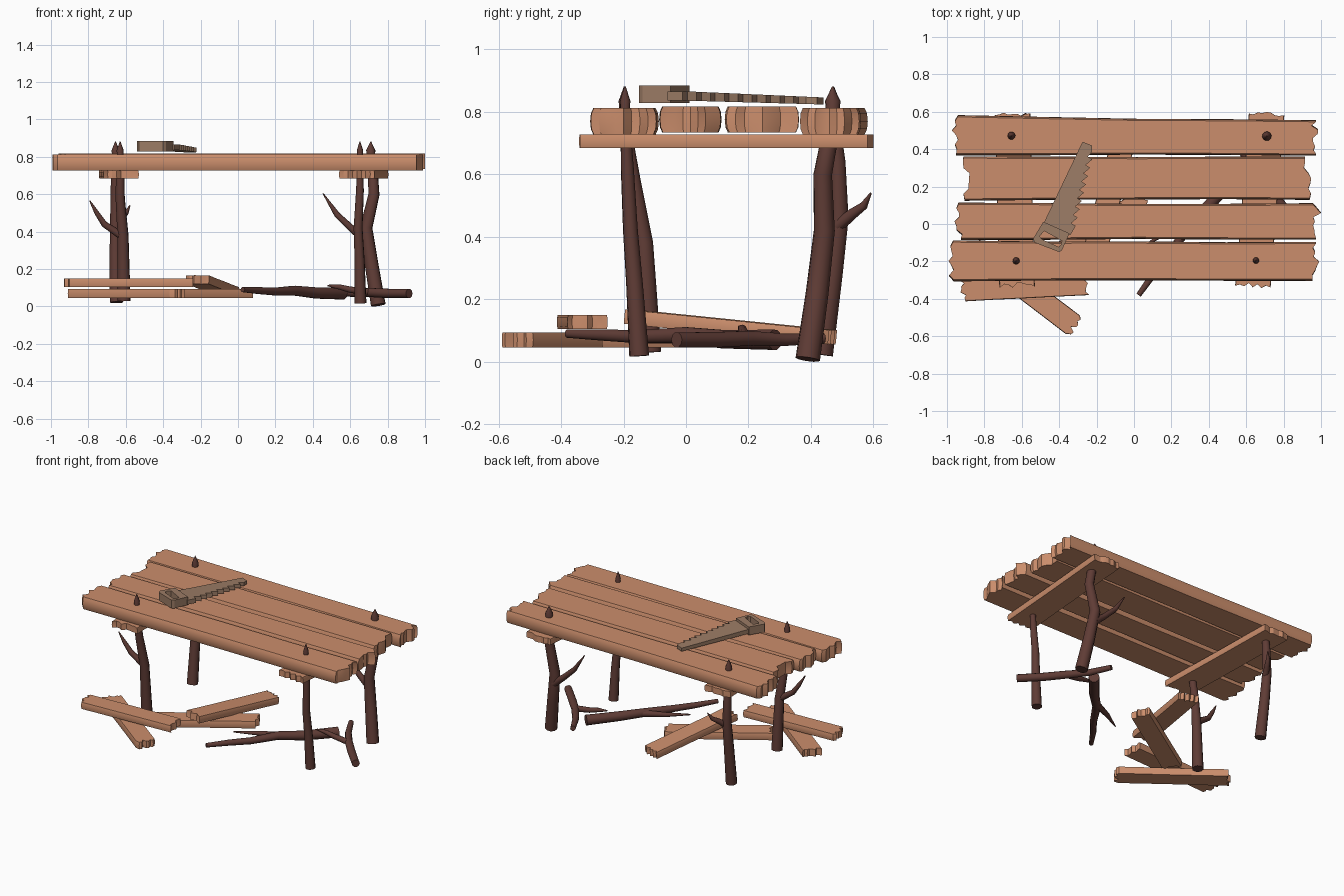
import bpy, bmesh, math, random
from mathutils import Vector

def material(name, col):
    m = bpy.data.materials.new(name)
    m.diffuse_color = (*col, 1)
    return m

WOOD = material("plank_wood", (0.60, 0.27, 0.15))
BARK = material("dark_bark", (0.115, 0.045, 0.036))
TOOL = material("worn_tool", (0.33, 0.20, 0.13))

def finish(bm, name, mat, smooth=None):
    bmesh.ops.recalc_face_normals(bm, faces=bm.faces)
    me = bpy.data.meshes.new(name)
    bm.to_mesh(me)
    bm.free()
    ob = bpy.data.objects.new(name, me)
    bpy.context.collection.objects.link(ob)
    me.materials.append(mat)
    if smooth:
        bpy.ops.object.select_all(action='DESELECT')
        bpy.context.view_layer.objects.active = ob
        ob.select_set(True)
        bpy.ops.object.shade_smooth_by_angle(angle=math.radians(smooth))
    return ob

def skin(bm, rings):
    """Bridge equal-length vertex rings and cap both ends."""
    n = len(rings[0])
    for a, b in zip(rings, rings[1:]):
        for i in range(n):
            j = (i + 1) % n
            bm.faces.new((a[i], a[j], b[j], b[i]))
    bm.faces.new(rings[0][::-1])
    bm.faces.new(rings[-1])

def plank(name, p0, p1, w0, w1, thick, jag, bulge, seed):
    """Board with ragged ends; p0 and p1 are the centres of its ends."""
    rnd = random.Random(seed)
    p0, p1 = Vector(p0), Vector(p1)
    ax = (p1 - p0).normalized()
    ay = Vector((0, 0, 1)).cross(ax).normalized()
    az = ax.cross(ay)
    length = (p1 - p0).length
    n = 8
    out = []
    for i in range(n + 1):                         # ragged far end
        t = i / n - 0.5
        out.append((length - rnd.uniform(0, jag), t * w1))
    for k in (0.75, 0.5, 0.25):                    # wavy long edge
        out.append((k * length, (w0 + (w1 - w0) * k) / 2 - rnd.uniform(0, bulge * 0.6)))
    for i in range(n + 1):                         # ragged near end
        t = 0.5 - i / n
        out.append((rnd.uniform(0, jag), t * w0))
    for k in (0.25, 0.5, 0.75):
        out.append((k * length, -(w0 + (w1 - w0) * k) / 2 + rnd.uniform(0, bulge * 0.6)))
    bm = bmesh.new()
    rings = []
    for h, inset in ((-0.5, 1), (-0.3, 0.25), (0, 0), (0.3, 0.25), (0.5, 1)):
        s = 1 - 2 * bulge * inset / w0
        rings.append([bm.verts.new(p0 + ax * x + ay * (y * s) + az * (h * thick)) for x, y in out])
    skin(bm, rings)
    finish(bm, name, WOOD, 25)

def branch(bm, pts, sides=10):
    """Tapered stick through (x, y, z, radius) points."""
    P = [Vector(p[:3]) for p in pts]
    rings = []
    ref = None
    for i, p in enumerate(P):
        d = (P[min(i + 1, len(P) - 1)] - P[max(i - 1, 0)]).normalized()
        if ref is None:
            ref = d.orthogonal()
        u = (ref - d * ref.dot(d)).normalized()
        ref = u
        v = d.cross(u)
        rings.append([bm.verts.new(p + (u * math.cos(a) + v * math.sin(a)) * pts[i][3])
                      for a in (2 * math.pi * k / sides for k in range(sides))])
    skin(bm, rings)

def stick(name, *paths):
    bm = bmesh.new()
    for p in paths:
        branch(bm, p)
    finish(bm, name, BARK, 40)

# table top boards
for i, (xa, xb, ya, yb, wa, wb, top) in enumerate((
        (-0.98, 0.985, 0.475, 0.46, 0.215, 0.19, 0.812),
        (-0.92, 0.95, 0.243, 0.245, 0.238, 0.232, 0.818),
        (-0.96, 1.0, 0.014, 0.014, 0.20, 0.195, 0.818),
        (-1.0, 0.99, -0.197, -0.20, 0.22, 0.21, 0.812))):
    plank(f"top_board_{i + 1}", (xa, ya, top - 0.042), (xb, yb, top - 0.042), wa, wb, 0.084, 0.045, 0.01, i + 3)

# cross beams under the top
plank("cross_beam_left", (-0.625, -0.34, 0.706), (-0.65, 0.6, 0.706), 0.19, 0.19, 0.042, 0.025, 0.003, 11)
plank("cross_beam_right", (0.635, -0.34, 0.706), (0.71, 0.6, 0.706), 0.19, 0.19, 0.042, 0.025, 0.003, 12)

# stick legs, their side twigs and sharpened tips
def tip(x, y, r):
    return [(x, y, 0.79, r * 0.85), (x, y, 0.835, r), (x, y, 0.882, 0.002)]

stick("front_leg_left",
      [(-0.61, -0.115, 0.03, 0.036), (-0.615, -0.135, 0.38, 0.030), (-0.63, -0.17, 0.58, 0.025),
       (-0.63, -0.19, 0.70, 0.023)] + tip(-0.63, -0.197, 0.019),
      [(-0.61, -0.135, 0.37, 0.022), (-0.715, -0.14, 0.44, 0.017), (-0.755, -0.15, 0.50, 0.013), (-0.793, -0.16, 0.566, 0.003)])
stick("front_leg_right",
      [(0.655, -0.15, 0.018, 0.032), (0.65, -0.165, 0.25, 0.027), (0.642, -0.178, 0.42, 0.024),
       (0.652, -0.188, 0.62, 0.021)] + tip(0.652, -0.195, 0.017))
stick("back_leg_left",
      [(-0.65, 0.435, 0.022, 0.036), (-0.655, 0.47, 0.28, 0.032), (-0.655, 0.492, 0.46, 0.029),
       (-0.655, 0.485, 0.64, 0.026)] + tip(-0.655, 0.472, 0.021),
      [(-0.65, 0.48, 0.43, 0.022), (-0.62, 0.535, 0.475, 0.017), (-0.598, 0.57, 0.50, 0.013), (-0.578, 0.592, 0.54, 0.003)])
stick("back_leg_right",
      [(0.75, 0.39, 0.008, 0.040), (0.715, 0.42, 0.22, 0.037), (0.685, 0.443, 0.42, 0.034),
       (0.727, 0.438, 0.60, 0.030), (0.722, 0.455, 0.69, 0.028)] + tip(0.71, 0.47, 0.025),
      [(0.69, 0.445, 0.35, 0.025), (0.615, 0.445, 0.41, 0.019), (0.53, 0.45, 0.49, 0.016), (0.455, 0.45, 0.604, 0.003)])

# loose boards on the ground
plank("loose_board_upper", (-0.93, -0.35, 0.127), (-0.24, -0.315, 0.127), 0.13, 0.13, 0.046, 0.03, 0.003, 21)
plank("loose_board_front", (-0.88, -0.12, 0.07), (-0.305, -0.555, 0.07), 0.125, 0.125, 0.048, 0.03, 0.003, 22)
plank("loose_board_middle", (-0.5, -0.23, 0.07), (0.07, 0.14, 0.07), 0.125, 0.125, 0.048, 0.03, 0.003, 23)
plank("loose_board_leaning", (-0.22, -0.19, 0.145), (-0.05, 0.47, 0.078), 0.13, 0.13, 0.046, 0.03, 0.003, 24)

# loose forked branches on the ground
stick("loose_branch_long",
      [(0.56, 0.285, 0.07, 0.034), (0.42, 0.12, 0.072, 0.031), (0.30, 0.0, 0.085, 0.027),
       (0.20, -0.15, 0.08, 0.022), (0.11, -0.26, 0.085, 0.019), (0.025, -0.38, 0.09, 0.014)],
      [(0.31, 0.02, 0.082, 0.022), (0.18, -0.04, 0.085, 0.015), (0.05, -0.12, 0.09, 0.004)])
stick("loose_branch_forked",
      [(0.915, -0.03, 0.07, 0.025), (0.80, 0.09, 0.07, 0.026), (0.70, 0.20, 0.075, 0.025),
       (0.62, 0.31, 0.07, 0.021), (0.55, 0.44, 0.075, 0.017)],
      [(0.71, 0.19, 0.075, 0.020), (0.60, 0.185, 0.09, 0.017), (0.54, 0.18, 0.105, 0.014), (0.48, 0.17, 0.112, 0.004)])

# saw blade with worn teeth along one edge
bm = bmesh.new()
outline = [(-0.485, 0.0), (-0.275, 0.44), (-0.225, 0.42), (-0.225, 0.385)]
a, b, teeth = Vector((-0.235, 0.36)), Vector((-0.335, -0.04)), 9
for i in range(teeth):
    p = a.lerp(b, i / teeth)
    outline += [(p.x - 0.012, p.y), (p.x + 0.012, p.y - 0.015)]
outline.append((-0.34, -0.06))
skin(bm, [[bm.verts.new((x, y, z - k * max(y, 0))) for x, y in outline]
          for z, k in ((0.836, 0.028), (0.866, 0.045))])
finish(bm, "saw_blade", TOOL)

# saw handle: a frame around a finger hole
bm = bmesh.new()
outer = [(-0.54, -0.08), (-0.53, -0.10), (-0.40, -0.15), (-0.385, -0.14), (-0.345, -0.05), (-0.485, 0.012)]
inner = [(-0.505, -0.065), (-0.495, -0.08), (-0.405, -0.122), (-0.392, -0.113), (-0.385, -0.09), (-0.48, -0.038)]
rings = [[bm.verts.new((x, y, z)) for x, y in loop]
         for loop, z in ((outer, 0.828), (outer, 0.884), (inner, 0.884), (inner, 0.828))]
for r, s in zip(rings, rings[1:] + rings[:1]):
    for i in range(6):
        j = (i + 1) % 6
        bm.faces.new((r[i], r[j], s[j], s[i]))
finish(bm, "saw_handle", TOOL)
